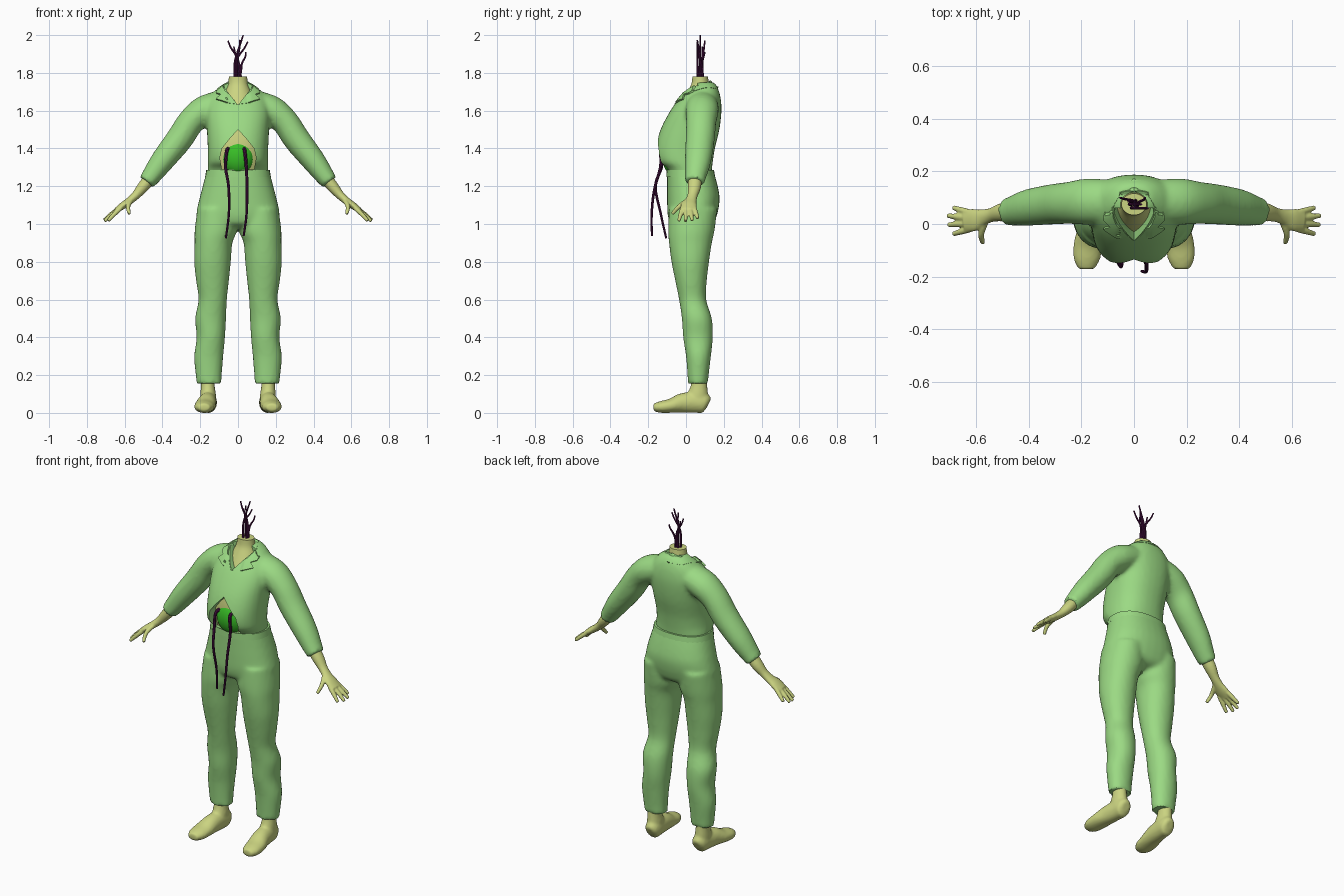
import bpy, bmesh, math, random
from mathutils import Vector

random.seed(4)
if "Cube" in bpy.data.objects:
    bpy.data.objects.remove(bpy.data.objects["Cube"])

X, Y, Z = Vector((1, 0, 0)), Vector((0, 1, 0)), Vector((0, 0, 1))


def material(name, rgb):
    mat = bpy.data.materials.new(name)
    mat.use_nodes = True
    mat.diffuse_color = (*rgb, 1)
    mat.node_tree.nodes["Principled BSDF"].inputs["Base Color"].default_value = (*rgb, 1)
    return mat


CLOTH = material("pale green cloth", (0.33, 0.70, 0.23))
SKIN = material("yellow green skin", (0.60, 0.66, 0.22))
GUTS = material("bright green innards", (0.04, 0.52, 0.02))
TENDRIL = material("dark purple tendril", (0.07, 0.006, 0.06))


def spline(rows, steps):
    """Smooth in-between rows through the given ones."""
    rows = [Vector(r) for r in rows]
    out = []
    for i in range(len(rows) - 1):
        a, b, c = rows[max(i - 1, 0)], rows[i], rows[i + 1]
        d = rows[min(i + 2, len(rows) - 1)]
        for s in range(steps):
            t = s / steps
            out.append((b * 2 + (c - a) * t + (a * 2 - b * 5 + c * 4 - d) * t ** 2
                        + (b * 3 - a - c * 3 + d) * t ** 3) * 0.5)
    return out + [rows[-1]]


def loft(bm, rows, hint, side=1, axis=None, sides=24, power=2.0, steps=4):
    """Skin rows of (x, y, z, width along hint, width across) into a closed tube."""
    rows = spline(rows, steps)
    points = [Vector(r[:3]) for r in rows]
    rings = []
    for i, row in enumerate(rows):
        t = axis or (points[min(i + 1, len(rows) - 1)] - points[max(i - 1, 0)]).normalized()
        u = (hint - t * hint.dot(t)).normalized()
        v = t.cross(u)
        ring = []
        for k in range(sides):
            ang = math.tau * k / sides
            c, s = math.cos(ang), math.sin(ang)
            c = math.copysign(abs(c) ** (2 / power), c)
            s = math.copysign(abs(s) ** (2 / power), s)
            p = points[i] + u * (c * row[3]) + v * (s * row[4])
            ring.append(bm.verts.new((p.x * side, p.y, p.z)))
        rings.append(ring)
    for lo, hi in zip(rings, rings[1:]):
        for k in range(sides):
            n = (k + 1) % sides
            bm.faces.new((lo[k], lo[n], hi[n], hi[k]))
    bm.faces.new(rings[0][::-1])
    bm.faces.new(rings[-1])


def upright(bm, rows, side=1, power=2.3):
    """Level slices given as (z, centre x, half width, front y, back y)."""
    loft(bm, [(x, (f + b) / 2, z, w, (b - f) / 2) for z, x, w, f, b in rows],
         X, side, Z, 32, power)


def bake(ob):
    deps = bpy.context.evaluated_depsgraph_get()
    mesh = bpy.data.meshes.new_from_object(ob.evaluated_get(deps))
    mat = ob.data.materials[0]
    ob.modifiers.clear()
    ob.data = mesh
    mesh.materials.clear()
    mesh.materials.append(mat)


def shade(ob):
    bpy.ops.object.select_all(action="DESELECT")
    ob.select_set(True)
    bpy.context.view_layer.objects.active = ob
    bpy.ops.object.shade_smooth_by_angle(angle=math.radians(40))


def finish(name, bm, mat, voxel=0, rounds=4):
    bmesh.ops.recalc_face_normals(bm, faces=bm.faces)
    mesh = bpy.data.meshes.new(name)
    bm.to_mesh(mesh)
    bm.free()
    mesh.materials.append(mat)
    ob = bpy.data.objects.new(name, mesh)
    bpy.context.collection.objects.link(ob)
    if voxel:
        # Blend the overlapping tubes into one skin
        mod = ob.modifiers.new("blend", "REMESH")
        mod.mode, mod.voxel_size = "VOXEL", voxel
        mod = ob.modifiers.new("soften", "SMOOTH")
        mod.factor, mod.iterations = 0.5, rounds
        bake(ob)
    shade(ob)
    return ob


def cut(ob, outline, back):
    """Cut a mirrored front outline of (x, z) points into ob as deep as back."""
    bm = bmesh.new()
    loop = outline + [(-x, z) for x, z in reversed(outline) if x]
    face = bm.faces.new([bm.verts.new((x, -0.4, z)) for x, z in loop])
    geom = bmesh.ops.extrude_face_region(bm, geom=[face])["geom"]
    bmesh.ops.translate(bm, vec=Y * (back + 0.4),
                        verts=[g for g in geom if isinstance(g, bmesh.types.BMVert)])
    cutter = finish("cutter", bm, CLOTH)
    cutter.hide_render = True
    mod = ob.modifiers.new("cut", "BOOLEAN")
    mod.operation, mod.solver, mod.object = "DIFFERENCE", "EXACT", cutter
    bake(ob)
    bpy.data.objects.remove(cutter)
    shade(ob)


# Trousers: hips and two legs
bm = bmesh.new()
upright(bm, [(0.975, 0, 0.1, -0.03, 0.08), (1.0, 0, 0.19, -0.08, 0.14),
             (1.05, 0, 0.22, -0.097, 0.165), (1.13, 0, 0.205, -0.1, 0.178),
             (1.2, 0, 0.187, -0.1, 0.168), (1.285, 0, 0.165, -0.1, 0.145)])
LEG = [(1.08, 0.115, 0.1, -0.09, 0.165), (0.97, 0.117, 0.112, -0.095, 0.152),
       (0.9, 0.13, 0.1, -0.09, 0.137), (0.8, 0.135, 0.097, -0.077, 0.122),
       (0.7, 0.135, 0.087, -0.057, 0.11), (0.6, 0.134, 0.075, -0.037, 0.107),
       (0.5, 0.145, 0.082, -0.022, 0.137), (0.4, 0.144, 0.075, -0.015, 0.142),
       (0.3, 0.155, 0.077, 0, 0.132), (0.2, 0.155, 0.069, 0.008, 0.12),
       (0.155, 0.153, 0.066, 0.01, 0.117)]
for side in (1, -1):
    upright(bm, LEG, side, 2.1)
finish("trousers", bm, CLOTH, 0.012)

bm = bmesh.new()
upright(bm, [(1.25, 0, 0.174, -0.104, 0.154), (1.287, 0, 0.168, -0.103, 0.148)])
finish("waistband", bm, CLOTH)

# Shirt: torso and two sleeves, torn open at the belly and open at the neck
bm = bmesh.new()
upright(bm, [(1.255, 0, 0.16, -0.09, 0.135), (1.295, 0, 0.16, -0.11, 0.138),
             (1.33, 0, 0.16, -0.155, 0.142), (1.4, 0, 0.16, -0.163, 0.153),
             (1.5, 0, 0.165, -0.135, 0.177), (1.6, 0, 0.17, -0.083, 0.188),
             (1.67, 0, 0.15, -0.033, 0.183), (1.72, 0, 0.105, 0.015, 0.168),
             (1.75, 0, 0.06, 0.045, 0.145)])
SLEEVE = [(0.1, 0.085, 1.63, 0.085, 0.075), (0.18, 0.085, 1.6, 0.088, 0.078),
          (0.25, 0.08, 1.54, 0.08, 0.072), (0.31, 0.075, 1.45, 0.077, 0.071),
          (0.4, 0.063, 1.335, 0.07, 0.063), (0.46, 0.05, 1.253, 0.057, 0.051),
          (0.485, 0.045, 1.222, 0.052, 0.045)]
for side in (1, -1):
    loft(bm, SLEEVE, Y, side)
shirt = finish("shirt", bm, CLOTH, 0.012)
cut(shirt, [(0, 1.5), (0.045, 1.45), (0.085, 1.4), (0.096, 1.35), (0.085, 1.288)], -0.05)
cut(shirt, [(0, 1.63), (0.075, 1.725), (0.075, 1.8)], 0.06)

# Collar: inner and outer edge from the middle of the back to the lapel end
EDGES = [((0, 0.125, 1.755), (0, 0.168, 1.72)), ((0.05, 0.115, 1.75), (0.075, 0.148, 1.715)),
         ((0.075, 0.07, 1.735), (0.108, 0.075, 1.71)), ((0.078, 0.03, 1.722), (0.115, 0.015, 1.693)),
         ((0.066, 0, 1.7), (0.09, -0.01, 1.685)), ((0.055, -0.01, 1.69), (0.122, -0.025, 1.668)),
         ((0.005, -0.06, 1.633), (0.06, -0.05, 1.64))]
bm = bmesh.new()
strip = [[bm.verts.new((x * side, y, z)) for x, y, z in pair]
         for side, pairs in ((-1, EDGES[:0:-1]), (1, EDGES)) for pair in pairs]
for (a, b), (c, d) in zip(strip, strip[1:]):
    bm.faces.new((a, b, d, c))
collar = finish("collar", bm, CLOTH)
mod = collar.modifiers.new("divide", "SUBSURF")
mod.subdivision_type, mod.levels = "SIMPLE", 3
mod = collar.modifiers.new("lie on shirt", "SHRINKWRAP")
mod.target, mod.offset = shirt, 0.004
mod = collar.modifiers.new("thickness", "SOLIDIFY")
mod.thickness, mod.offset = 0.012, 0
bake(collar)
shade(collar)

# Neck, running down to the chest behind the neckline
bm = bmesh.new()
upright(bm, [(1.6, 0, 0.1, -0.045, 0.14), (1.65, 0, 0.09, -0.02, 0.135),
             (1.7, 0, 0.068, 0.008, 0.13), (1.74, 0, 0.053, 0.028, 0.122),
             (1.78, 0, 0.048, 0.034, 0.116)], power=2)
finish("neck", bm, SKIN)

# Belly behind the tear, with the exposed innards
bm = bmesh.new()
upright(bm, [(1.26, 0, 0.13, -0.08, 0.1), (1.33, 0, 0.135, -0.1, 0.1),
             (1.42, 0, 0.135, -0.108, 0.1), (1.54, 0, 0.13, -0.085, 0.1)])
finish("belly", bm, SKIN)
bm = bmesh.new()
bmesh.ops.create_uvsphere(bm, u_segments=32, v_segments=20, radius=1)
bmesh.ops.scale(bm, vec=(0.088, 0.066, 0.098), verts=bm.verts)
bmesh.ops.translate(bm, vec=(0, -0.06, 1.355), verts=bm.verts)
finish("innards", bm, GUTS)

# Feet with ankles, and arms with hands
FOOT = [(0.155, 0.118, 0.045, 0.025, 0.03), (0.155, 0.1, 0.052, 0.042, 0.052),
        (0.158, 0.05, 0.056, 0.046, 0.056), (0.165, -0.02, 0.052, 0.05, 0.052),
        (0.175, -0.08, 0.038, 0.055, 0.038), (0.18, -0.135, 0.031, 0.05, 0.031),
        (0.18, -0.172, 0.029, 0.03, 0.02)]
ANKLE = [(0.22, 0.16, 0.036, 0.028, 0.113), (0.15, 0.16, 0.036, 0.026, 0.112),
         (0.09, 0.158, 0.042, 0.005, 0.117), (0.05, 0.158, 0.04, 0.01, 0.11)]
ARM = [(0.44, 0.05, 1.275, 0.036, 0.033), (0.5, 0.045, 1.2, 0.035, 0.031),
       (0.54, 0.035, 1.153, 0.027, 0.023), (0.575, 0.025, 1.122, 0.031, 0.02),
       (0.61, 0.015, 1.097, 0.043, 0.019), (0.645, 0.012, 1.072, 0.04, 0.014)]
# Each finger: root, knuckle, tip
FINGERS = [[(0.62, 0.042, 1.09), (0.655, 0.052, 1.06), (0.688, 0.062, 1.03)],
           [(0.625, 0.022, 1.085), (0.67, 0.027, 1.053), (0.71, 0.032, 1.02)],
           [(0.625, 0.002, 1.083), (0.667, 0, 1.05), (0.707, -0.003, 1.015)],
           [(0.62, -0.018, 1.085), (0.655, -0.028, 1.052), (0.688, -0.038, 1.017)],
           [(0.565, 0.01, 1.125), (0.582, -0.038, 1.092), (0.575, -0.073, 1.053)]]
for side, label in ((1, "left"), (-1, "right")):
    bm = bmesh.new()
    loft(bm, FOOT, X, side)
    upright(bm, ANKLE, side, 2)
    finish(label + "_foot", bm, SKIN, 0.008)
    bm = bmesh.new()
    loft(bm, ARM, Y, side)
    for joints in FINGERS:
        loft(bm, [(*p, r, r) for p, r in zip(joints, (0.013, 0.012, 0.009))],
             X, side, sides=12)
    finish(label + "_hand", bm, SKIN, 0.005, 2)


def tendril(name, path, thick):
    bm = bmesh.new()
    last = len(path) - 1
    loft(bm, [(*p, *[thick * (1 - 0.45 * i / last)] * 2) for i, p in enumerate(path)],
         X, sides=8)
    finish(name, bm, TENDRIL)


# Tendrils rising from the neck
TIPS = [(-0.053, 0.1, 1.97), (-0.022, 0.085, 1.94), (0.008, 0.06, 1.975),
        (0.028, 0.075, 2.0), (0.052, 0.06, 1.965), (0.042, 0.1, 1.91)]
for i, tip in enumerate(TIPS):
    ang = math.tau * i / len(TIPS)
    root = Vector((0.015 * math.cos(ang), 0.075 + 0.015 * math.sin(ang), 1.765))
    path = [root]
    for t, spread in ((0.35, 0.05), (0.6, 0.25), (0.82, 0.75)):
        p = root.lerp(Vector(tip), t)
        p.x = root.x + (tip[0] - root.x) * spread + random.uniform(-0.008, 0.008)
        path.append(p)
    tendril(f"neck_tendril_{i}", path + [Vector(tip)], 0.007)

# Tendrils hanging from the belly
tendril("belly_tendril_right", [(-0.05, -0.09, 1.4), (-0.06, -0.125, 1.385), (-0.066, -0.13, 1.3),
                                (-0.05, -0.162, 1.2), (-0.048, -0.135, 1.06), (-0.064, -0.105, 0.925)], 0.01)
tendril("belly_tendril_left", [(0.03, -0.09, 1.4), (0.036, -0.13, 1.385), (0.044, -0.135, 1.3),
                               (0.048, -0.168, 1.18), (0.045, -0.182, 1.05), (0.03, -0.18, 0.937)], 0.01)
